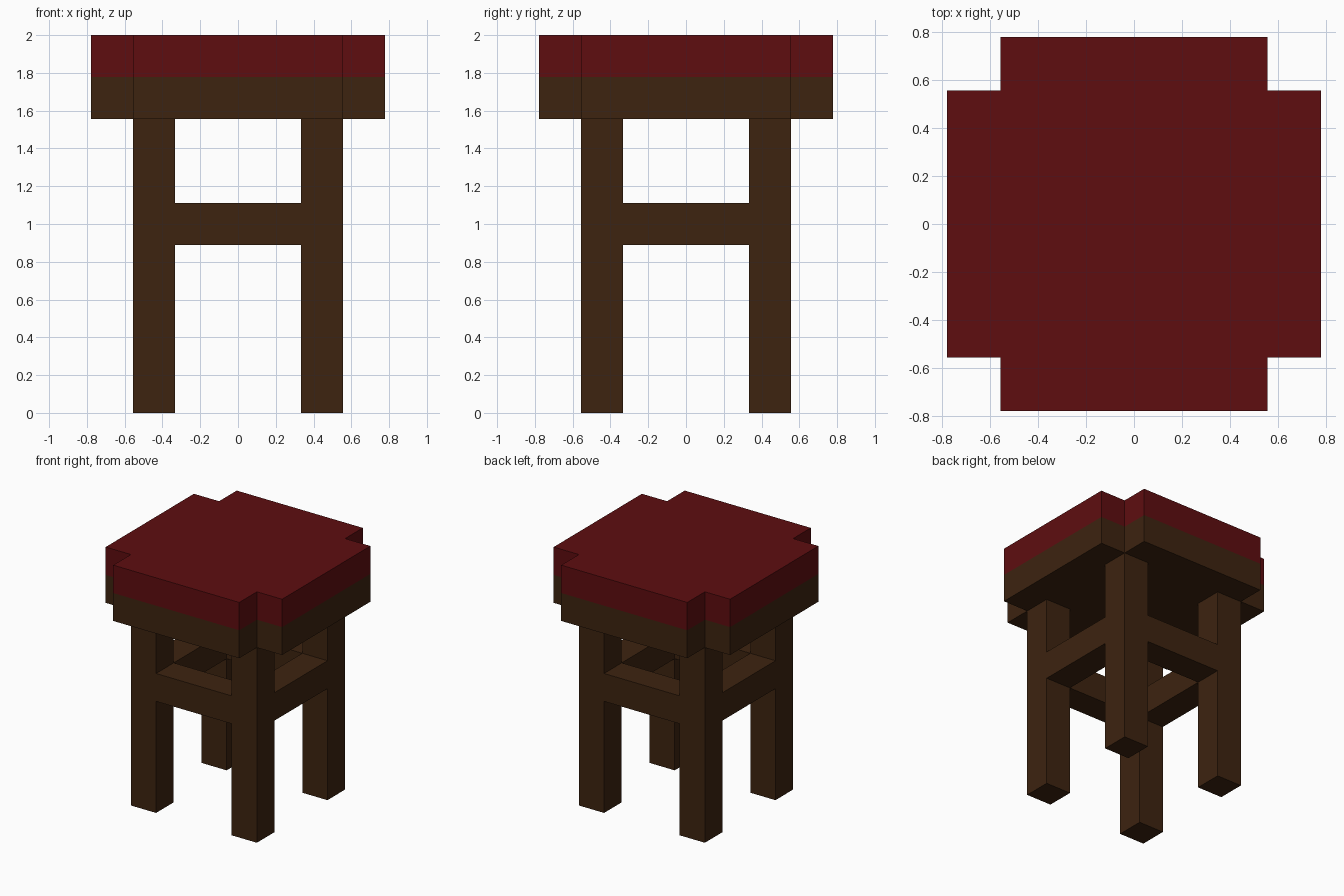
import bpy
import bmesh
from mathutils import Matrix, Vector

cube = bpy.data.objects.get("Cube")
if cube:
    bpy.data.objects.remove(cube, do_unlink=True)

# The stool sits on a square lattice, nine units tall
U = 2 / 9


def material(name, rgb):
    mat = bpy.data.materials.new(name)
    mat.use_nodes = True
    color = (*rgb, 1.0)
    mat.diffuse_color = color
    mat.node_tree.nodes["Principled BSDF"].inputs["Base Color"].default_value = color
    return mat


wood = material("dark brown wood", (0.047, 0.017, 0.005))
fabric = material("deep red fabric", (0.112, 0.004, 0.005))


def finish(name, bm, mat):
    bmesh.ops.recalc_face_normals(bm, faces=bm.faces)
    mesh = bpy.data.meshes.new(name)
    bm.to_mesh(mesh)
    bm.free()
    mesh.materials.append(mat)
    obj = bpy.data.objects.new(name, mesh)
    bpy.context.collection.objects.link(obj)
    return obj


def box(name, center, size, mat):
    """Box with centre and size in lattice units."""
    bm = bmesh.new()
    transform = Matrix.Translation(Vector(center) * U) @ Matrix.Diagonal((*(Vector(size) * U), 1))
    bmesh.ops.create_cube(bm, size=1, matrix=transform)
    return finish(name, bm, mat)


def notched_slab(name, bottom, height, mat):
    """Square slab with a square notch cut from each corner."""
    outer, inner = 3.5 * U, 2.5 * U
    corner = [(outer, -inner), (outer, inner), (inner, inner), ]
    bm = bmesh.new()
    verts = []
    for turn in range(4):
        rot = Matrix.Rotation(turn * 1.5707963, 3, "Z")
        for x, y in corner:
            verts.append(bm.verts.new(rot @ Vector((x, y, bottom * U))))
    base = bm.faces.new(verts)
    extruded = bmesh.ops.extrude_face_region(bm, geom=[base], use_keep_orig=True)
    top = [g for g in extruded["geom"] if isinstance(g, bmesh.types.BMVert)]
    bmesh.ops.translate(bm, verts=top, vec=(0, 0, height * U))
    return finish(name, bm, mat)


# Seat: wooden base with a red cushion on top
notched_slab("seat_base", 7, 1, wood)
notched_slab("seat_cushion", 8, 1, fabric)

# Four square legs
for y, depth in ((-2, "front"), (2, "back")):
    for x, side in ((2, "left"), (-2, "right")):
        box(f"{depth}_{side}_leg", (x, y, 3.5), (1, 1, 7), wood)

# Stretchers joining the legs, flush with their outer faces
for s, depth, side in ((-2, "front", "right"), (2, "back", "left")):
    box(f"{depth}_stretcher", (0, s, 4.5), (3, 1, 1), wood)
    box(f"{side}_stretcher", (s, 0, 4.5), (1, 3, 1), wood)
